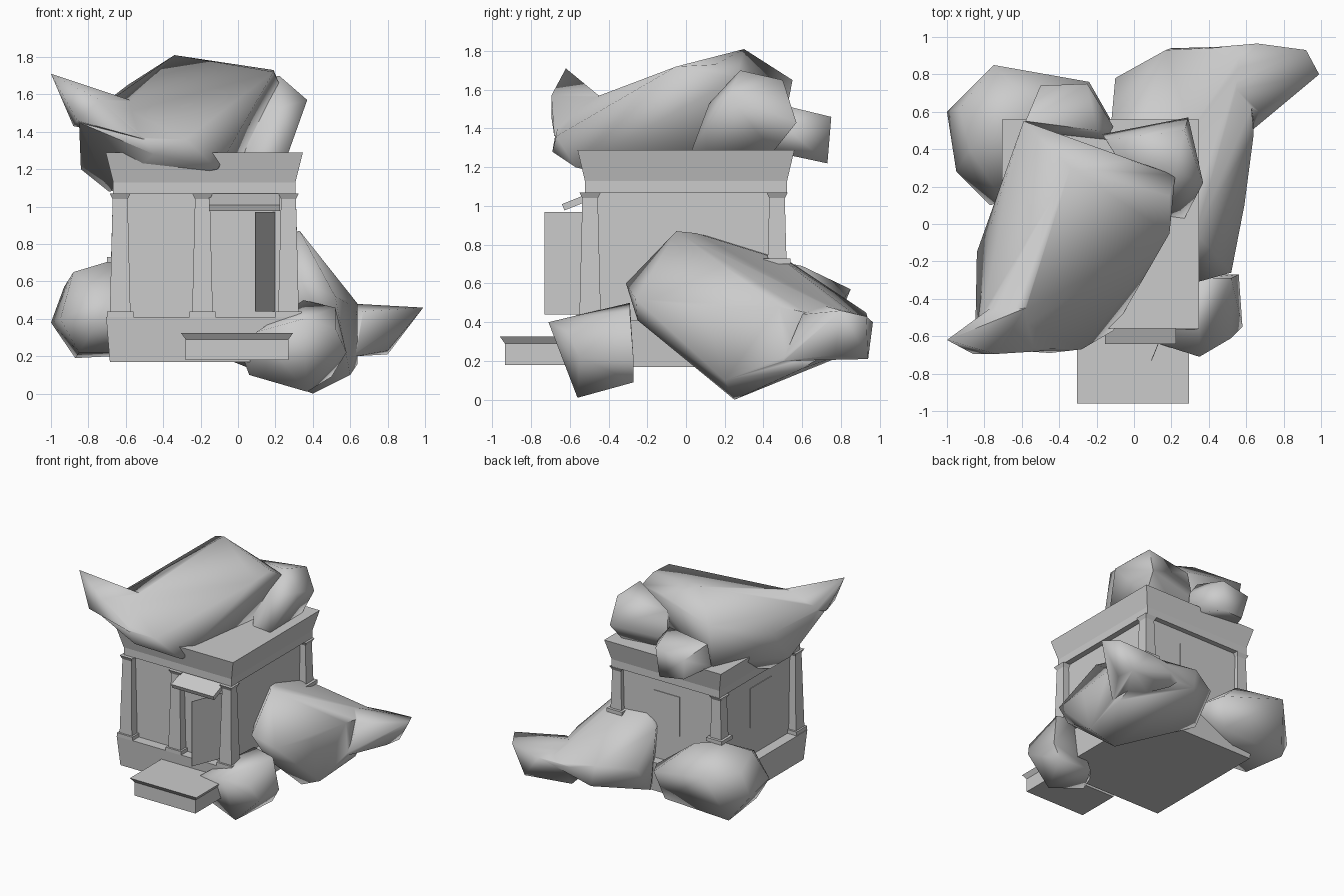
import bpy, bmesh, math
from mathutils import Vector, Matrix

CX = -0.18  # building centre line


def make_object(name, bm):
    bmesh.ops.recalc_face_normals(bm, faces=bm.faces[:])
    me = bpy.data.meshes.new(name)
    bm.to_mesh(me)
    bm.free()
    ob = bpy.data.objects.new(name, me)
    bpy.context.collection.objects.link(ob)
    return ob


def stack(name, cx, cy, levels):
    """Rectangular block from levels of (half width, half depth, z)."""
    bm = bmesh.new()
    rings = [[bm.verts.new((cx + sx * hx, cy + sy * hy, z))
              for sx, sy in ((-1, -1), (1, -1), (1, 1), (-1, 1))]
             for hx, hy, z in levels]
    bm.faces.new(rings[0])
    bm.faces.new(rings[-1])
    for a, b in zip(rings, rings[1:]):
        for i in range(4):
            j = (i + 1) % 4
            bm.faces.new((a[i], a[j], b[j], b[i]))
    return make_object(name, bm)


def slab(name, center, size, axis='Z', angle=0.0):
    bm = bmesh.new()
    bmesh.ops.create_cube(bm, size=1)
    bmesh.ops.scale(bm, vec=size, verts=bm.verts)
    bm.transform(Matrix.Translation(center) @ Matrix.Rotation(angle, 4, axis))
    return make_object(name, bm)


def hull(name, points):
    bm = bmesh.new()
    for p in points:
        bm.verts.new(p)
    bmesh.ops.convex_hull(bm, input=bm.verts[:])
    loose = [v for v in bm.verts if not v.link_faces]
    bmesh.ops.delete(bm, geom=loose, context='VERTS')
    return make_object(name, bm)


def rock(name, points, horn=None, smooth=75):
    """Boulder wrapped around corner points, optionally fused with a horn."""
    ob = hull(name, points)
    bpy.ops.object.select_all(action='DESELECT')
    ob.select_set(True)
    bpy.context.view_layer.objects.active = ob
    if horn:
        extra = hull(name + "_horn", horn)
        mod = ob.modifiers.new("fuse", 'BOOLEAN')
        mod.operation = 'UNION'
        mod.solver = 'EXACT'
        mod.object = extra
        bpy.ops.object.modifier_apply(modifier=mod.name)
        bpy.data.objects.remove(extra)
    bpy.ops.object.shade_smooth_by_angle(angle=math.radians(smooth))
    return ob


def column(name, x, y, bottom):
    # square plinth, tapered shaft, flared capital
    t = (1.04 - bottom) / 0.6
    foot = 0.04 + 0.015 * min(t, 1)
    stack(name, x, y, [(0.07, 0.07, bottom), (0.07, 0.07, bottom + 0.03),
                       (foot, foot, bottom + 0.03), (0.04, 0.04, 1.04),
                       (0.055, 0.055, 1.07)])


# Building shell
stack("base_plinth", CX, 0, [(0.505, 0.54, 0.17), (0.525, 0.56, 0.41)])
stack("walls", CX, 0, [(0.44, 0.48, 0.40), (0.44, 0.48, 1.08)])
stack("cornice", CX, 0, [(0.487, 0.522, 1.07), (0.487, 0.522, 1.13),
                         (0.527, 0.56, 1.29)])

# Columns: full height at the front, shorter at the back
for label, x in (("left", -0.63), ("middle", -0.19), ("right", 0.27)):
    column("front_column_" + label, x, -0.495, 0.41)
for label, x in (("left", -0.63), ("right", 0.27)):
    column("back_column_" + label, x, 0.47, 0.70)

# Open door, canopy, entrance step and window panels
door_a, door_b = Vector((0.195, -0.48, 0.705)), Vector((0.093, -0.73, 0.705))
d = door_b - door_a
slab("open_door", (door_a + door_b) / 2, (d.length, 0.004, 0.53), 'Z',
     math.atan2(d.y, d.x))
slab("door_canopy", (0.035, -0.555, 1.025), (0.38, 0.17, 0.035), 'X',
     math.radians(22))
stack("entrance_step", -0.005, -0.755, [(0.275, 0.18, 0.18), (0.275, 0.18, 0.29),
                                       (0.30, 0.205, 0.325)])
slab("back_window", (-0.165, 0.48, 0.80), (0.23, 0.01, 0.32))
slab("left_window", (CX - 0.44, -0.075, 0.80), (0.01, 0.27, 0.32))

# Boulders on the roof
rock("roof_boulder", [
    (-0.34, 0.30, 1.81), (0.19, 0.15, 1.73), (0.22, 0.26, 1.66),
    (-0.02, 0.34, 1.68), (-0.59, 0.55, 1.65), (-0.58, 0.48, 1.29),
    (0.03, 0.15, 1.28), (0.19, -0.05, 1.72), (-0.77, -0.02, 1.42),
    (-0.84, -0.15, 1.20), (-0.69, -0.10, 1.08), (-0.83, -0.50, 1.40),
    (-0.85, -0.66, 1.45), (-0.45, -0.69, 1.28), (-0.11, -0.57, 1.20),
    (-0.65, -0.50, 1.55), (-0.28, -0.67, 1.36)],
    horn=[
    (-1.00, -0.62, 1.71), (-0.88, -0.55, 1.43), (-0.86, -0.695, 1.46),
    (-0.74, -0.695, 1.57), (-0.58, -0.45, 1.57), (-0.50, -0.68, 1.36),
    (-0.70, -0.40, 1.45)])
rock("roof_side_boulder", [
    (0.22, 0.28, 1.70), (0.27, 0.50, 1.65), (-0.15, 0.45, 1.62),
    (0.37, 0.22, 1.57), (0.27, 0.03, 1.29), (0.10, 0.05, 1.28),
    (0.29, 0.57, 1.43), (-0.17, 0.48, 1.40), (0.26, 0.45, 1.28),
    (-0.10, 0.40, 1.28), (0.22, 0.12, 1.53)])
rock("roof_back_boulder", [
    (-0.58, 0.55, 1.50), (-0.20, 0.50, 1.52), (-0.50, 0.74, 1.42),
    (-0.25, 0.75, 1.46), (-0.11, 0.52, 1.40), (-0.27, 0.73, 1.22),
    (-0.47, 0.70, 1.24), (-0.58, 0.50, 1.30), (-0.15, 0.45, 1.28)])

# Boulders around the base
rock("right_boulder", [
    (0.33, -0.05, 0.87), (0.30, 0.05, 0.86), (0.34, -0.31, 0.60),
    (0.44, -0.25, 0.41), (0.52, -0.26, 0.52), (0.40, 0.25, 0.00),
    (0.60, 0.20, 0.10), (0.59, 0.10, 0.48), (0.64, 0.48, 0.48),
    (0.30, 0.50, 0.72), (0.02, 0.48, 0.75), (0.17, 0.93, 0.45),
    (-0.10, 0.78, 0.43), (-0.12, 0.56, 0.68), (-0.10, 0.60, 0.20),
    (0.20, 0.94, 0.28), (0.60, 0.95, 0.38), (0.64, 0.60, 0.16)],
    horn=[
    (0.99, 0.80, 0.46), (0.92, 0.93, 0.43), (0.80, 0.77, 0.23),
    (0.80, 0.94, 0.21), (0.67, 0.60, 0.44), (0.66, 0.965, 0.40),
    (0.40, 0.90, 0.23), (0.63, 0.50, 0.20), (0.45, 0.70, 0.49),
    (0.25, 0.93, 0.38)])
rock("front_boulder", [
    (0.10, -0.63, 0.33), (0.35, -0.71, 0.40), (0.33, -0.50, 0.44),
    (0.52, -0.29, 0.46), (0.35, -0.29, 0.50), (0.58, -0.55, 0.22),
    (0.56, -0.27, 0.20), (0.50, -0.27, 0.09), (0.37, -0.56, 0.01),
    (0.06, -0.52, 0.10), (0.03, -0.48, 0.18), (0.20, -0.27, 0.10),
    (0.52, -0.61, 0.35)])
rock("back_left_boulder", [
    (-1.00, 0.60, 0.38), (-0.93, 0.62, 0.57), (-0.75, 0.85, 0.57),
    (-0.24, 0.76, 0.45), (-0.12, 0.55, 0.40), (-0.68, 0.50, 0.71),
    (-0.50, 0.60, 0.69), (-0.95, 0.28, 0.40), (-0.77, 0.10, 0.35),
    (-0.85, 0.30, 0.22), (-0.87, 0.69, 0.19), (-0.30, 0.70, 0.22),
    (-0.88, 0.40, 0.65), (-0.70, 0.12, 0.50)])
